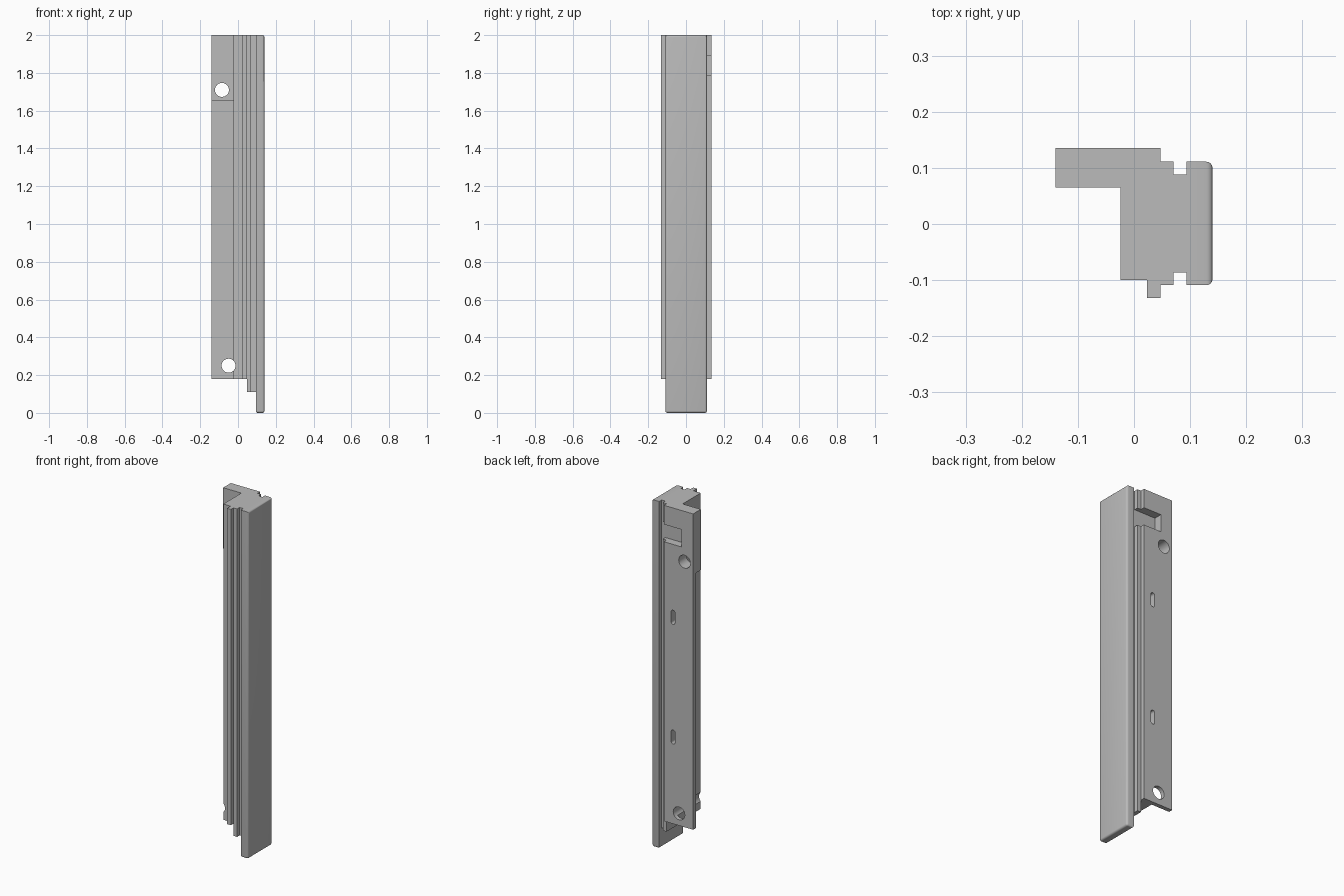
import bpy, bmesh
from math import radians

cube = bpy.data.objects.get("Cube")
if cube:
    bpy.data.objects.remove(cube, do_unlink=True)

grey = bpy.data.materials.new("plain grey")
grey.use_nodes = True
colour = (0.5, 0.5, 0.5, 1)
grey.diffuse_color = colour
grey.node_tree.nodes["Principled BSDF"].inputs["Base Color"].default_value = colour

TOP = 2.0


def make(name, bm):
    bmesh.ops.recalc_face_normals(bm, faces=bm.faces)
    mesh = bpy.data.meshes.new(name)
    bm.to_mesh(mesh)
    bm.free()
    mesh.materials.append(grey)
    obj = bpy.data.objects.new(name, mesh)
    bpy.context.collection.objects.link(obj)
    return obj


def prism(name, outline, z0, z1):
    bm = bmesh.new()
    face = bm.faces.new([bm.verts.new((x, y, z0)) for x, y in outline])
    new = bmesh.ops.extrude_face_region(bm, geom=[face])["geom"]
    bmesh.ops.translate(bm, vec=(0, 0, z1 - z0),
                        verts=[g for g in new if isinstance(g, bmesh.types.BMVert)])
    return make(name, bm)


def box(name, x0, x1, y0, y1, z0, z1):
    return prism(name, [(x0, y0), (x1, y0), (x1, y1), (x0, y1)], z0, z1)


def drill(name, x, z, radius, y0, y1, stretch=1):
    bpy.ops.mesh.primitive_cylinder_add(
        vertices=32, radius=radius, depth=y1 - y0,
        location=(x, (y0 + y1) / 2, z), rotation=(radians(90), 0, 0))
    obj = bpy.context.object
    obj.name = name
    # Pull the two halves apart into a slot with round ends
    for v in obj.data.vertices:
        v.co.y += stretch if v.co.y > 0 else -stretch
    obj.data.materials.append(grey)
    return obj


def combine(target, other, operation):
    mod = target.modifiers.new(operation.lower(), "BOOLEAN")
    mod.operation = operation
    mod.solver = "EXACT"
    mod.object = other
    bpy.context.view_layer.objects.active = target
    bpy.ops.object.modifier_apply(modifier=mod.name)
    bpy.data.objects.remove(other, do_unlink=True)


# Main body with the thin rear flange and the front rib
rail = prism("slotted_rail", [
    (-0.14, 0.111), (-0.024, 0.111), (-0.024, -0.1), (0.023, -0.1),
    (0.023, -0.132), (0.047, -0.132), (0.047, 0.135), (-0.14, 0.135)], 0.18, TOP)

# Thick upper end of the flange
combine(rail, box("mounting_block", -0.14, 0, 0.065, 0.135, 1.65, TOP), "UNION")

# Stepped neck that forms the grooves behind the face plate
neck = prism("neck", [
    (0.0465, -0.109), (0.07, -0.109), (0.07, -0.086), (0.1, -0.086),
    (0.1, 0.088), (0.07, 0.088), (0.07, 0.111), (0.0465, 0.111)], 0.11, TOP)
combine(rail, neck, "UNION")

# Face plate with rounded outer and bottom edges
plate = box("face_plate", 0.094, 0.14, -0.109, 0.111, 0, TOP)
bm = bmesh.new()
bm.from_mesh(plate.data)
edges = [e for e in bm.edges if all(v.co.x > 0.13 for v in e.verts)
         or all(v.co.z < 0.01 for v in e.verts)]
bmesh.ops.bevel(bm, geom=edges, offset=0.011, segments=4, profile=0.5, affect="EDGES")
bm.to_mesh(plate.data)
bm.free()
combine(rail, plate, "UNION")

# Screw holes, rear slots and the latch notch
for x, z in ((-0.085, 1.71), (-0.05, 0.25)):
    combine(rail, drill("screw_hole", x, z, 0.037, -0.3, 0.3, 0), "DIFFERENCE")
for z in (1.37, 0.68):
    combine(rail, drill("rear_slot", -0.012, z, 0.012, 0.088, 0.3, 0.029), "DIFFERENCE")
combine(rail, box("latch_notch", -0.066, 0.08, 0.088, 0.2, 1.79, 1.89), "DIFFERENCE")

# Smooth the rounded parts, keep the corners sharp
bpy.ops.object.select_all(action="DESELECT")
rail.select_set(True)
bpy.context.view_layer.objects.active = rail
bpy.ops.object.shade_smooth_by_angle(angle=radians(30))
